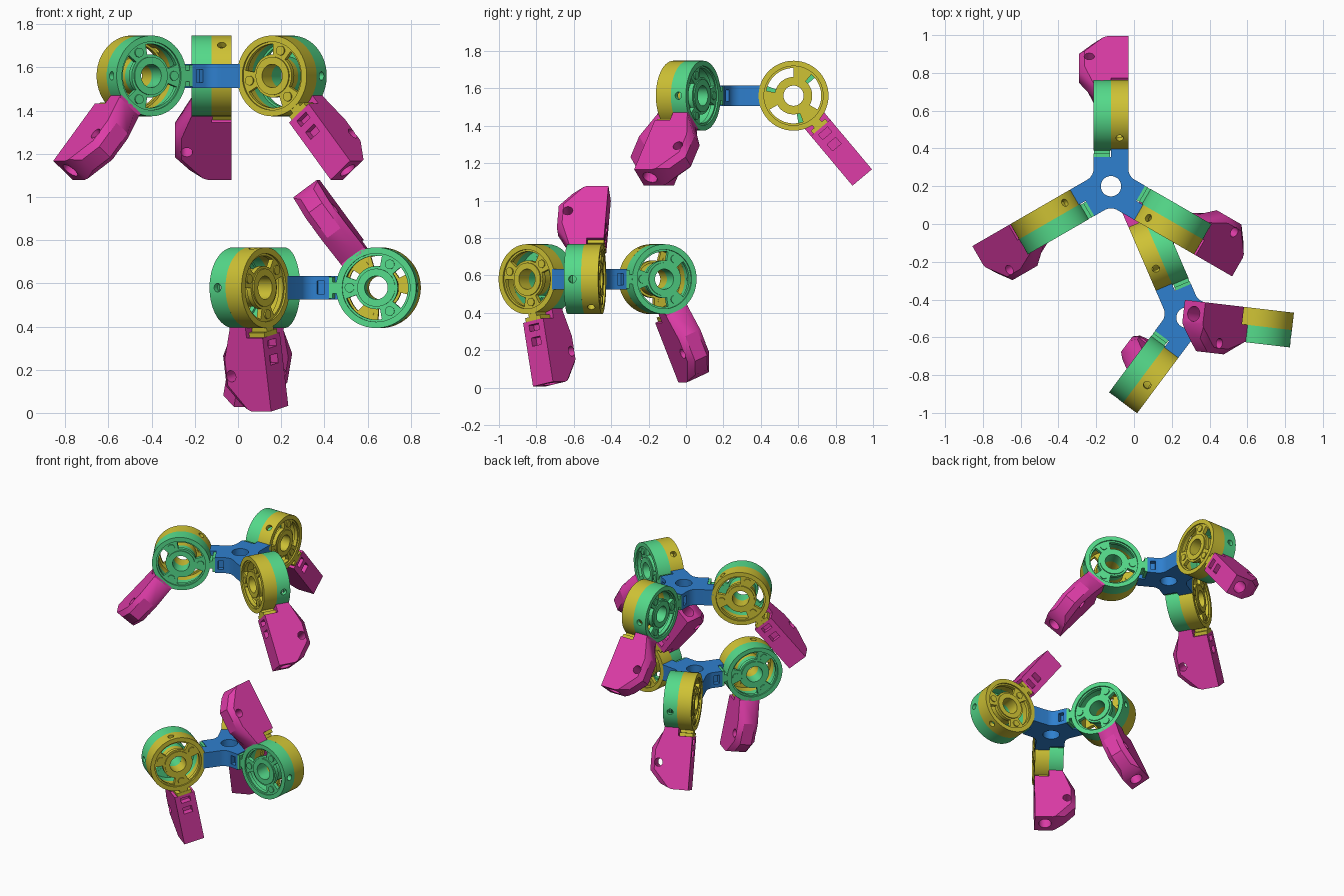
import bpy, bmesh, math
from math import radians, cos, sin, pi
from mathutils import Matrix, Vector

if "Cube" in bpy.data.objects:
    bpy.data.objects.remove(bpy.data.objects["Cube"])

W = 0.0925          # half width of a joint drum
REACH = 0.375       # hub centre to drum centre


def material(name, rgb):
    m = bpy.data.materials.new(name)
    m.diffuse_color = (*rgb, 1)
    m.use_nodes = True
    m.node_tree.nodes["Principled BSDF"].inputs["Base Color"].default_value = m.diffuse_color
    return m


BLUE = material("blue", (0.028, 0.215, 0.62))
GREEN = material("green", (0.09, 0.70, 0.255))
YELLOW = material("yellow", (0.62, 0.54, 0.035))
MAGENTA = material("magenta", (0.73, 0.045, 0.39))


def box(bm, lo, hi):
    lo, hi = Vector(lo), Vector(hi)
    bmesh.ops.create_cube(bm, size=1, matrix=Matrix.Translation((lo + hi) / 2)
                          @ Matrix.Diagonal((*(hi - lo), 1)))


def cylinder(bm, centre, radius, depth, axis):
    turn = {'X': Matrix.Rotation(pi / 2, 4, 'Y'), 'Y': Matrix.Rotation(pi / 2, 4, 'X'),
            'Z': Matrix.Identity(4)}[axis]
    bmesh.ops.create_cone(bm, cap_ends=True, segments=28, radius1=radius, radius2=radius,
                          depth=depth, matrix=Matrix.Translation(centre) @ turn)


def prism(bm, outline, half):
    """Extrude an outline in xy to z = -half .. half."""
    face = bm.faces.new([bm.verts.new((x, y, -half)) for x, y in outline])
    out = bmesh.ops.extrude_face_region(bm, geom=[face])['geom']
    bmesh.ops.translate(bm, vec=(0, 0, 2 * half), verts=[v for v in out if isinstance(v, bmesh.types.BMVert)])
    bmesh.ops.recalc_face_normals(bm, faces=bm.faces[:])


def polar(bm, radii, y0, y1, keep=lambda band, deg: True, n=72):
    """Round plate with its axis on y, leaving out the cells that keep() rejects."""
    grid = [[bm.verts.new((r * cos(2 * pi * i / n), y0, r * sin(2 * pi * i / n)))
             for i in range(n)] for r in radii]
    faces = [bm.faces.new((grid[b][i], grid[b + 1][i], grid[b + 1][(i + 1) % n], grid[b][(i + 1) % n]))
             for b in range(len(radii) - 1) for i in range(n) if keep(b, (i + 0.5) * 360 / n)]
    out = bmesh.ops.extrude_face_region(bm, geom=faces)['geom']
    bmesh.ops.translate(bm, vec=(0, y1 - y0, 0), verts=[v for v in out if isinstance(v, bmesh.types.BMVert)])
    bmesh.ops.recalc_face_normals(bm, faces=bm.faces[:])


def to_object(name, bm):
    me = bpy.data.meshes.new(name)
    bm.to_mesh(me)
    bm.free()
    ob = bpy.data.objects.new(name, me)
    bpy.context.collection.objects.link(ob)
    return ob


def carve(name, bm, cutters):
    """Cut shapes out of a solid and return the finished mesh."""
    ob, helpers = to_object(name, bm), []
    for shape, args in cutters:
        cb = bmesh.new()
        shape(cb, *args)
        helper = to_object("cutter", cb)
        helper.hide_render = True
        helpers.append(helper)
        mod = ob.modifiers.new("cut", 'BOOLEAN')
        mod.operation, mod.solver, mod.object = 'DIFFERENCE', 'EXACT', helper
    bpy.context.view_layer.update()
    me = bpy.data.meshes.new_from_object(ob.evaluated_get(bpy.context.evaluated_depsgraph_get()))
    for o in helpers + [ob]:
        bpy.data.objects.remove(o)
    return me


def finish(me, mat):
    me.materials.clear()
    me.materials.append(mat)
    me.shade_smooth()
    me.set_sharp_from_angle(angle=radians(30))
    return me


# Hub: three stepped arms, rounded inner corners, centre hole, side pockets
outline = []
for k in range(3):
    pts = [(0.205, -W), (0.205, 0), (0.155, 0), (0.155, W)]
    d = W / sin(pi / 3)
    pts.append((d * cos(pi / 3), d * sin(pi / 3)))
    c, s = cos(k * 2 * pi / 3), sin(k * 2 * pi / 3)
    outline += [(x * c - y * s, x * s + y * c) for x, y in pts]
bm = bmesh.new()
prism(bm, outline, 0.055)
corners = [e for e in bm.edges if all(v.co.xy.length < 0.11 for v in e.verts)
           and abs(e.verts[0].co.z - e.verts[1].co.z) > 0.05]
bmesh.ops.bevel(bm, geom=corners, offset=0.035, segments=5, profile=0.5, affect='EDGES')


def hub_pocket(bm, k):
    box(bm, (0.10, 0.06, -0.03), (0.135, 0.12, 0.03))
    bm.transform(Matrix.Rotation(k * 2 * pi / 3, 4, 'Z'))


hub_mesh = finish(carve("hub", bm, [(cylinder, ((0, 0, 0), 0.054, 0.3, 'Z'))]
                        + [(hub_pocket, (k,)) for k in range(3)]), BLUE)


# Half drum: drilled rim, slotted face plate, sleeve, bosses and clip tab on +x
def half_drum(mat):
    rim = bmesh.new()
    polar(rim, (0.158, 0.187), -W, 0)
    me = carve("rim", rim, [(cylinder, ((-0.17, -W / 2, 0), 0.02, 0.1, 'X'))])
    bm = bmesh.new()
    polar(bm, (0.08, 0.1, 0.148, 0.162), -W + 0.01, -W + 0.035,
          lambda band, deg: band != 1 or not 20 < deg % 120 < 100)
    polar(bm, (0.054, 0.088), -W + 0.003, 0)
    for k in range(3):
        a = k * 2 * pi / 3
        cylinder(bm, (0.125 * cos(a), -W + 0.02, 0.125 * sin(a)), 0.022, 0.034, 'Y')
    box(bm, (0.17, -W + 0.002, -0.026), (0.224, -0.005, 0.026))
    box(bm, (0.203, -W + 0.001, -0.05), (0.225, -0.004, 0.05))
    bm.from_mesh(me)
    out = bpy.data.meshes.new("half_drum")
    bm.to_mesh(out)
    bm.free()
    return finish(out, mat)


yellow_mesh, green_mesh = half_drum(YELLOW), half_drum(GREEN)

# Leg: profile along x, bulging towards the green side, with bores and pockets
bm = bmesh.new()
prism(bm, [(0.225, -W), (0.571, -W), (0.571, 0.02), (0.54, 0.10), (0.46, 0.17),
           (0.315, 0.17), (0.185, W), (0.17, W), (0.17, 0), (0.225, 0)], 0.068)
long_edges = [e for e in bm.edges if all(v.co.y > 0.09 and v.co.x > 0.18 for v in e.verts)
              and abs(e.verts[0].co.z - e.verts[1].co.z) < 0.01]
bmesh.ops.bevel(bm, geom=long_edges, offset=0.03, segments=1, affect='EDGES')
leg_mesh = finish(carve("leg", bm, [
    (cylinder, ((0.55, -0.025, 0), 0.04, 0.26, 'X')),
    (cylinder, ((0.405, 0.115, 0), 0.027, 0.4, 'Z')),
    (box, ((0.245, -0.2, -0.032), (0.28, -0.05, 0.032))),
    (box, ((0.315, -0.2, -0.03), (0.36, -0.05, 0.03)))]), MAGENTA)


def place(name, mesh, matrix):
    ob = bpy.data.objects.new(name, mesh)
    bpy.context.collection.objects.link(ob)
    ob.matrix_world = matrix


# Two hub assemblies; the lower one is upside down with differently posed legs
ASSEMBLIES = [
    ("upper", (-0.122, 0.20, 1.561), 90, 0, (-50, -50, -50)),
    ("lower", (0.278, -0.496, 0.58), 113.3, pi, (67, -126.5, 101)),
]
for label, centre, turn, flip, bends in ASSEMBLIES:
    base = (Matrix.Translation(centre) @ Matrix.Rotation(radians(turn), 4, 'Z')
            @ Matrix.Rotation(flip, 4, 'X'))
    place(f"{label}_hub", hub_mesh, base)
    for k, bend in enumerate(bends):
        joint = base @ Matrix.Rotation(k * 2 * pi / 3, 4, 'Z') @ Matrix.Translation((REACH, 0, 0))
        swing = joint @ Matrix.Rotation(radians(-bend), 4, 'Y')
        place(f"{label}_fixed_drum_{k + 1}", green_mesh, joint @ Matrix.Rotation(pi, 4, 'Z'))
        place(f"{label}_turning_drum_{k + 1}", yellow_mesh, swing)
        place(f"{label}_leg_{k + 1}", leg_mesh, swing)
